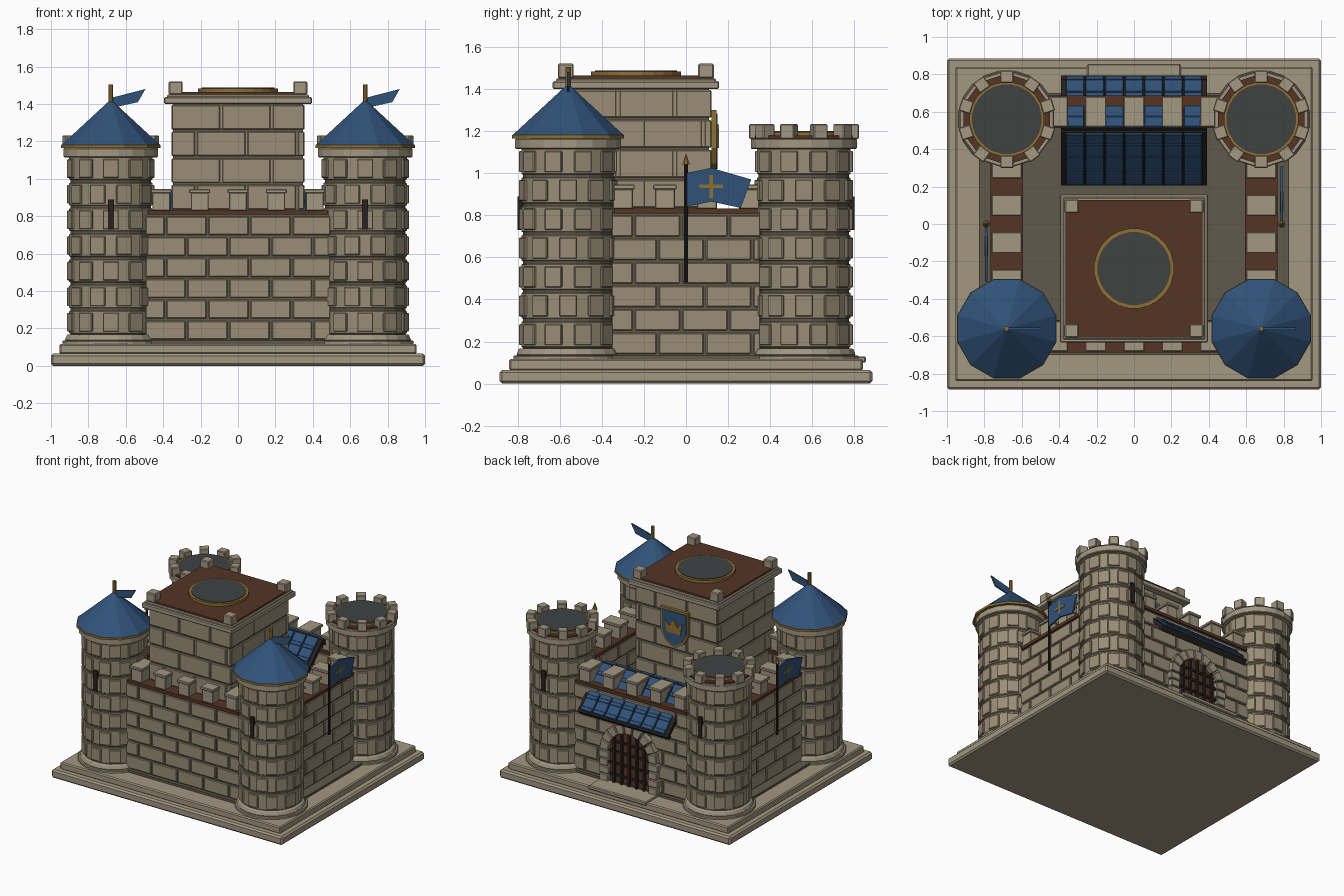
import bpy, bmesh
from math import pi, sin, cos
from mathutils import Matrix, Vector

if "Cube" in bpy.data.objects:
    bpy.data.objects.remove(bpy.data.objects["Cube"])

T = Matrix.Translation
I = Matrix.Identity(4)
R = lambda a, ax: Matrix.Rotation(a, 4, ax)


def mat(name, c):
    m = bpy.data.materials.new(name)
    m.diffuse_color = (*c, 1)
    m.use_nodes = True
    m.node_tree.nodes["Principled BSDF"].inputs["Base Color"].default_value = m.diffuse_color
    return m


STONE = mat("stone", (.36, .31, .22))
BRICK = mat("brick", (.32, .27, .18))
MORTAR = mat("mortar", (.12, .10, .07))
BLUE = mat("blue", (.03, .085, .19))
WOOD = mat("wood", (.09, .035, .018))
DARK = mat("dark", (.02, .016, .013))
GOLD = mat("gold", (.28, .16, .03))
SLATE = mat("slate", (.05, .055, .055))


def box(bm, c, s, M=I):
    bmesh.ops.create_cube(bm, size=1, matrix=M @ T(c) @ Matrix.Diagonal((*s, 1)))


def cyl(bm, c, r, z0, z1, n=20, r2=None):
    bmesh.ops.create_cone(bm, cap_ends=True, segments=n, radius1=r, radius2=r if r2 is None else r2,
                          depth=z1 - z0, matrix=T((c[0], c[1], (z0 + z1) / 2)) @ R(pi / n, 'Z'))


def prism(bm, pts, d, M=I):
    """Outline in local XZ, extruded along local Y from -d/2 to d/2."""
    a = [bm.verts.new(M @ Vector((x, -d / 2, z))) for x, z in pts]
    b = [bm.verts.new(M @ Vector((x, d / 2, z))) for x, z in pts]
    bm.faces.new(a)
    bm.faces.new(b[::-1])
    for i in range(len(pts)):
        j = (i + 1) % len(pts)
        bm.faces.new((a[j], a[i], b[i], b[j]))


def make(name, m, build, bevel=0):
    bm = bmesh.new()
    build(bm)
    bmesh.ops.recalc_face_normals(bm, faces=bm.faces[:])
    me = bpy.data.meshes.new(name)
    bm.to_mesh(me)
    bm.free()
    me.materials.append(m)
    ob = bpy.data.objects.new(name, me)
    bpy.context.collection.objects.link(ob)
    if bevel:
        b = ob.modifiers.new("bevel", 'BEVEL')
        b.width, b.segments = bevel, 1
    return ob


def bricks(bm, length, thick, z0, z1, rows, w, M):
    h, g = (z1 - z0) / rows, .012
    for r in range(rows):
        x = -length / 2 - (w / 2 if r % 2 else 0)
        while x < length / 2 - .01:
            a, b = max(x, -length / 2), min(x + w, length / 2)
            if b - a > .03:
                box(bm, ((a + b) / 2, 0, z0 + (r + .5) * h), (b - a - g, thick, h - g), M)
            x += w


# base slabs, dark footing and gate step
make("base_slab", STONE, lambda bm: box(bm, (0, 0, .033), (2, 1.77, .066)), .012)
make("base_plinth", STONE, lambda bm: box(bm, (0, 0, .09), (1.91, 1.68, .055)), .008)
make("footing", MORTAR, lambda bm: box(bm, (0, 0, .12), (1.66, 1.4, .03)))
make("gate_step", STONE, lambda bm: box(bm, (0, .77, .115), (.5, .17, .03)), .006)

# curtain walls: (name, placement, length, merlon offsets)
WALLS = [("front", T((0, -.6, 0)), 1.0, (-.41, -.205, 0, .205, .41)),
         ("back", T((0, .6, 0)), 1.0, (-.41, -.205, 0, .205, .41)),
         ("right", T((.68, 0, 0)) @ R(pi / 2, 'Z'), .72, (-.3, -.1, .1, .3)),
         ("left", T((-.68, 0, 0)) @ R(pi / 2, 'Z'), .72, (-.3, -.1, .1, .3))]
for n, M, L, offs in WALLS:
    make(n + "_wall_core", MORTAR, lambda bm: box(bm, (0, 0, .46), (L - .02, .146, .7), M))
    make(n + "_wall_bricks", BRICK, lambda bm: bricks(bm, L, .166, .135, .805, 6, .225, M), .005)
    make(n + "_walkway", WOOD, lambda bm: box(bm, (0, 0, .82), (L - .04, .175, .024), M))

    def merlons(bm):
        for o in offs:
            box(bm, (o, 0, .877), (.095, .145, .095), M)
            box(bm, (o, 0, .934), (.112, .162, .022), M)
    make(n + "_merlons", STONE, merlons, .004)

# round corner towers
for sx in (-1, 1):
    for sy in (-1, 1):
        c = (sx * .68, sy * .56)
        n = ("left" if sx < 0 else "right") + ("_front" if sy < 0 else "_back") + "_tower"

        def shaft(bm):
            for k in range(7):
                z = .165 + k * .137
                cyl(bm, c, .225, z + .007, z + .13)
                for i in range(10):
                    box(bm, (.208, 0, z + .068), (.05, .085, .1),
                        T((*c, 0)) @ R(pi / 2 + (i + (k % 2) / 2) * pi / 5, 'Z'))

        def rings(bm):
            cyl(bm, c, .262, .11, .135)
            cyl(bm, c, .25, .135, .168, r2=.236)
            cyl(bm, c, .255, 1.115, 1.165)
        make(n + "_core", MORTAR, lambda bm: cyl(bm, c, .218, .11, 1.15))
        make(n + "_stones", BRICK, shaft, .004)
        make(n + "_rings", STONE, rings, .005)
        make(n + "_slit", DARK, lambda bm: box(bm, (c[0], sy * .785, .81), (.032, .03, .16)))
        if sy < 0:
            # conical roof with pole and pennant
            make(n + "_roof_rim", GOLD, lambda bm: cyl(bm, c, .275, 1.165, 1.182, 12))
            make(n + "_roof", BLUE, lambda bm: cyl(bm, c, .272, 1.182, 1.42, 12, .005))
            make(n + "_pole", GOLD, lambda bm: cyl(bm, c, .014, 1.39, 1.505, 8))
            make(n + "_pennant", BLUE, lambda bm: prism(
                bm, [(.01, 1.38), (.145, 1.41), (.185, 1.48), (.01, 1.435)], .012, T((*c, 0))))
        else:
            # open top with merlons and a round hatch
            def crown_merlons(bm):
                for i in range(10):
                    box(bm, (.228, 0, 1.198), (.066, .07, .07), T((*c, 0)) @ R(pi / 2 + i * pi / 5, 'Z'))
            make(n + "_deck", WOOD, lambda bm: cyl(bm, c, .235, 1.16, 1.178))
            make(n + "_merlons", STONE, crown_merlons, .005)
            make(n + "_hatch_rim", GOLD, lambda bm: cyl(bm, c, .2, 1.17, 1.196, 24))
            make(n + "_hatch", SLATE, lambda bm: cyl(bm, c, .187, 1.17, 1.2, 24))

# square keep
K = T((0, -.238, 0))


def keep_bricks(bm):
    bricks(bm, .72, .72, .12, 1.4, 9, .27, K)
    bricks(bm, .71, .712, .12, 1.4, 9, .27, K @ R(pi / 2, 'Z'))


def keep_corners(bm):
    for x in (-.333, .333):
        for y in (-.333, .333):
            box(bm, (x, y, 1.485), (.075, .075, .07), K)


def cornice(bm):
    box(bm, (0, 0, 1.418), (.79, .79, .038), K)
    box(bm, (0, 0, 1.44), (.76, .76, .02), K)


make("keep_core", MORTAR, lambda bm: box(bm, (0, 0, .75), (.695, .695, 1.3), K))
make("keep_bricks", BRICK, keep_bricks, .005)
make("keep_cornice", STONE, cornice, .006)
make("keep_roof", WOOD, lambda bm: box(bm, (0, 0, 1.454), (.735, .735, .018), K))
make("keep_corner_merlons", STONE, keep_corners, .006)
make("keep_hatch_rim", GOLD, lambda bm: cyl(bm, (0, -.238), .215, 1.46, 1.484, 24))
make("keep_hatch", SLATE, lambda bm: cyl(bm, (0, -.238), .196, 1.46, 1.488, 24))

# shield with crown on the keep's gate side
SH = [(-.12, 1.30), (.12, 1.30), (.12, 1.12), (.075, 1.045), (0, 1.0), (-.075, 1.045), (-.12, 1.12)]
make("shield_rim", GOLD, lambda bm: prism(bm, SH, .024, T((0, .132, 0))))
make("shield_face", BLUE, lambda bm: prism(
    bm, [(x * .86, 1.16 + (z - 1.16) * .88) for x, z in SH], .024, T((0, .138, 0))))
make("shield_crown", GOLD, lambda bm: prism(
    bm, [(-.06, 1.12), (.06, 1.12), (.075, 1.21), (.035, 1.17), (0, 1.23), (-.035, 1.17), (-.075, 1.21)],
    .02, T((0, .146, 0))))

# gate: arch stones, door and portcullis
SPRING, RI, RO = .365, .175, .25


def arch(bm):
    for s in (-1, 1):
        for k in range(4):
            box(bm, (s * .2125, .69, .152 + k * .0605), (.075 + .012 * (k % 2), .06, .055))
    for k in range(9):
        a, b = k * pi / 9 + .02, (k + 1) * pi / 9 - .02
        prism(bm, [(r * cos(t), SPRING + r * sin(t)) for r, t in ((RI, a), (RO, a), (RO, b), (RI, b))],
              .06, T((0, .69, 0)))


def bars(bm):
    for x in (-.13, -.065, 0, .065, .13):
        top = SPRING + (RI ** 2 - x * x) ** .5
        box(bm, (x, .705, (.13 + top) / 2), (.018, .018, top - .13))
    for z in (.19, .28, .37, .45):
        w = RI if z < SPRING else (RI ** 2 - (z - SPRING) ** 2) ** .5
        box(bm, (0, .7, z), (2 * w, .014, .016))


make("gate_arch", STONE, arch, .005)
make("gate_door", WOOD, lambda bm: prism(
    bm, [(-RI, .12), (RI, .12)] + [(RI * cos(i * pi / 12), SPRING + RI * sin(i * pi / 12)) for i in range(13)],
    .03, T((0, .676, 0))))
make("gate_portcullis", DARK, bars)

# tiled gatehouse roof, two slopes
SLOPES = [T((0, .5, .92)) @ R(a, 'Z') @ R(-pi / 4, 'X') for a in (0, pi)]


def tiles(bm):
    for M in SLOPES:
        for r in range(4):
            for k in range(7):
                box(bm, ((k - 3) * .105, .052 + r * .094, .022), (.098, .1, .016), M @ R(0, 'X'))
                box(bm, ((k - 3) * .105, .085 + r * .094, .027), (.094, .028, .016), M)


def roof_boards(bm):
    for M in SLOPES:
        box(bm, (0, .195, 0), (.78, .39, .03), M)
        box(bm, (0, .382, -.005), (.78, .03, .045), M)


make("gate_roof_boards", DARK, roof_boards)
make("gate_roof_tiles", BLUE, tiles, .003)

# banners on the side walls, mirrored by a half turn
for s, n in ((1, "right"), (-1, "left")):
    M = R(0 if s > 0 else pi, 'Z') @ T((.79, 0, 0)) @ R(pi / 2, 'Z')
    p = (s * .79, 0)
    make(n + "_banner_pole", DARK, lambda bm: cyl(bm, p, .009, .48, 1.05, 8))
    make(n + "_banner_tip", GOLD, lambda bm: cyl(bm, p, .02, 1.04, 1.095, 8, 0))
    make(n + "_banner", BLUE, lambda bm: prism(
        bm, [(0, .84), (.12, .865), (.26, .835), (.31, .97), (.12, 1.025), (0, 1.0)], .012, M))

    def cross(bm):
        box(bm, (.12, 0, .937), (.016, .02, .11), M)
        box(bm, (.12, 0, .937), (.11, .02, .016), M)
    make(n + "_banner_cross", GOLD, cross)
